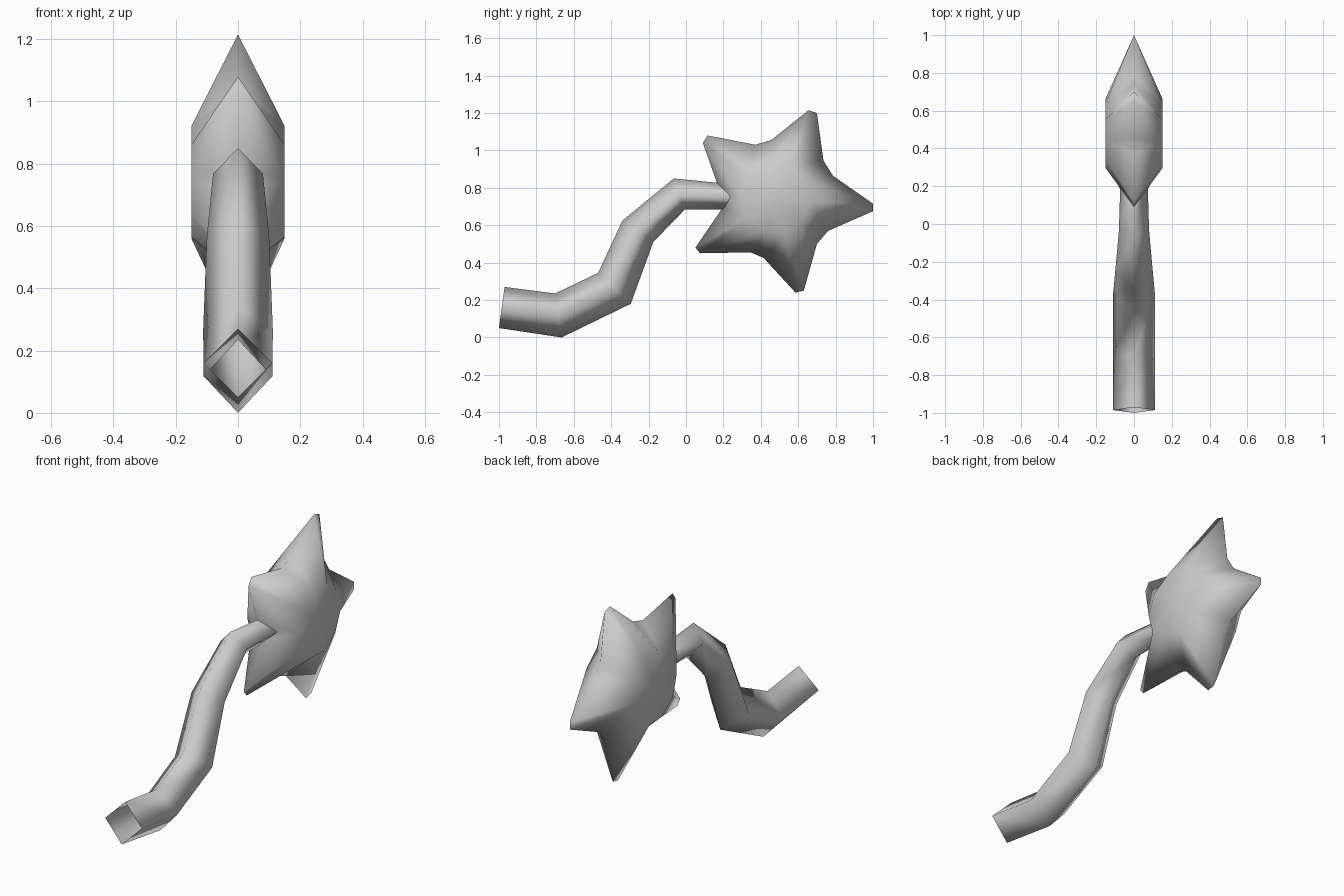
import bpy, bmesh
from mathutils import Vector

cube = bpy.data.objects.get("Cube")
if cube:
    bpy.data.objects.remove(cube, do_unlink=True)

grey = bpy.data.materials.new("plain grey")
grey.use_nodes = True
colour = (0.6, 0.6, 0.6, 1)
grey.diffuse_color = colour
grey.node_tree.nodes["Principled BSDF"].inputs["Base Color"].default_value = colour


def finish(bm, name):
    """Turn a bmesh into a smooth grey object."""
    bmesh.ops.recalc_face_normals(bm, faces=bm.faces)
    for face in bm.faces:
        face.smooth = True
    mesh = bpy.data.meshes.new(name)
    bm.to_mesh(mesh)
    bm.free()
    mesh.materials.append(grey)
    obj = bpy.data.objects.new(name, mesh)
    bpy.context.collection.objects.link(obj)
    return obj


# Bent stem: diamond rings given by (top y, z), (bottom y, z), half width
stem_rings = [
    ((-0.97, 0.27), (-1.0, 0.05), 0.11),
    ((-0.70, 0.235), (-0.665, 0.0), 0.11),
    ((-0.47, 0.345), (-0.295, 0.18), 0.112),
    ((-0.34, 0.625), (-0.175, 0.51), 0.1),
    ((-0.065, 0.85), (-0.005, 0.685), 0.08),
    ((0.29, 0.815), (0.29, 0.685), 0.07),
]
bm = bmesh.new()
previous = None
for top, bottom, half in stem_rings:
    t, b = Vector((0, *top)), Vector((0, *bottom))
    mid, side = (t + b) / 2, Vector((half, 0, 0))
    ring = [bm.verts.new(p) for p in (t, mid + side, b, mid - side)]
    if previous:
        for i in range(4):
            j = (i + 1) % 4
            bm.faces.new((previous[i], previous[j], ring[j], ring[i]))
    previous = ring
finish(bm, "bent_stem")

# Star head: each blunt tip or valley is a pair of (y, z) rim points
rim_pairs = [
    ((0.655, 1.215), (0.70, 1.20)), ((0.735, 0.945), (0.785, 0.865)),
    ((1.0, 0.715), (1.0, 0.675)), ((0.76, 0.57), (0.70, 0.50)),
    ((0.63, 0.25), (0.585, 0.24)), ((0.415, 0.425), (0.345, 0.455)),
    ((0.075, 0.45), (0.05, 0.48)), ((0.2, 0.70), (0.175, 0.80)),
    ((0.09, 1.04), (0.115, 1.08)), ((0.37, 1.03), (0.455, 1.055)),
]
centre = Vector((0, 0.48, 0.74))
core_radius, half_depth = 0.185, 0.15
bm = bmesh.new()
rim = [[bm.verts.new((0, *p)) for p in pair] for pair in rim_pairs]
for sign in (1, -1):
    offset = Vector((sign * half_depth, 0, 0))
    hub = bm.verts.new(centre + offset)
    core = []
    for a, b in rim:
        direction = ((a.co + b.co) / 2 - centre).normalized()
        core.append(bm.verts.new(centre + direction * core_radius + offset))
    for i, (a, b) in enumerate(rim):
        j = (i + 1) % len(rim)
        bm.faces.new((core[i], a, b))
        bm.faces.new((core[i], b, rim[j][0], core[j]))
        bm.faces.new((hub, core[i], core[j]))
finish(bm, "star_head")
